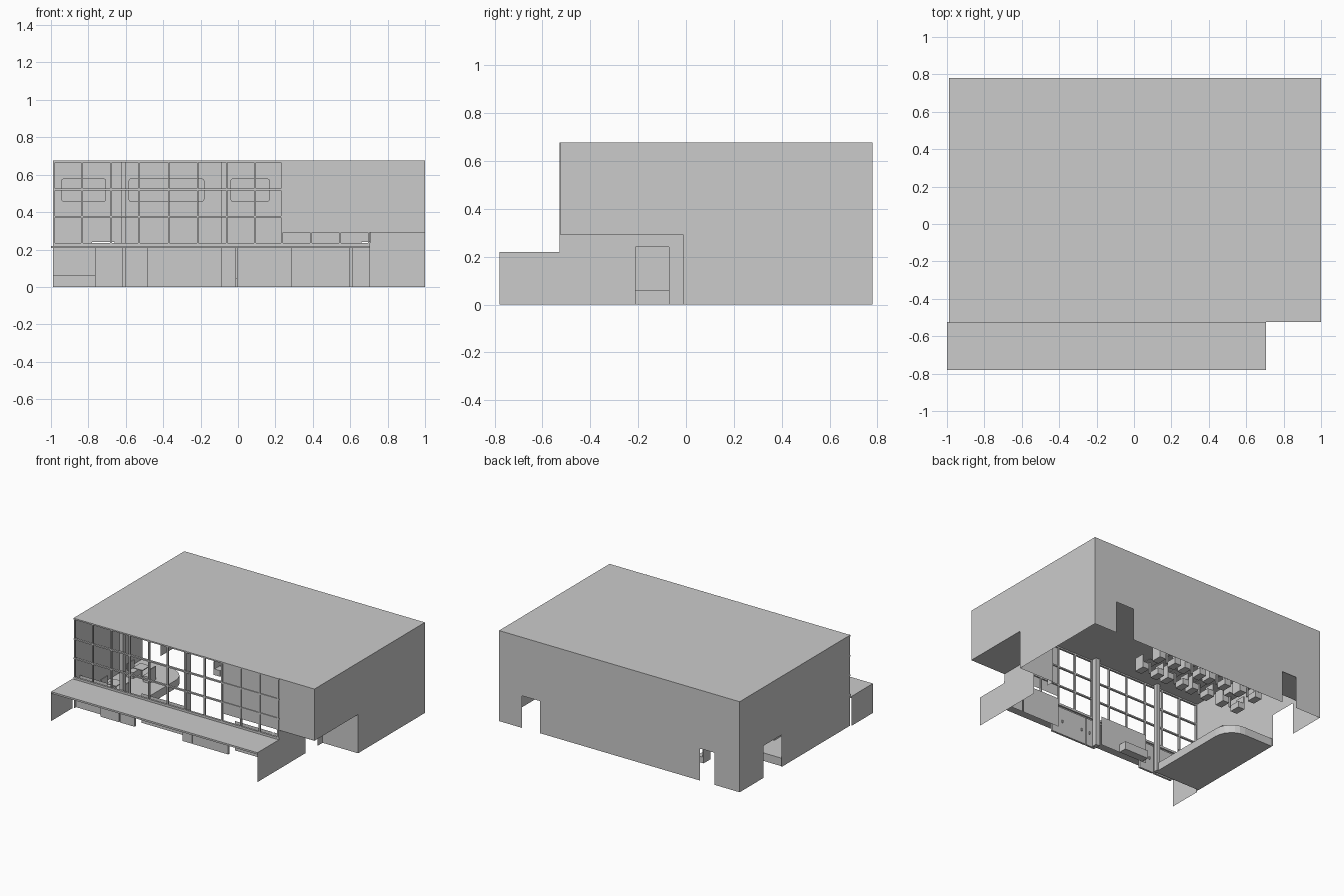
import bpy, bmesh, math

if "Cube" in bpy.data.objects:
    bpy.data.objects.remove(bpy.data.objects["Cube"])

grey = bpy.data.materials.new("plain_grey")
grey.diffuse_color = (0.6, 0.6, 0.6, 1)
grey.use_nodes = True
grey.node_tree.nodes["Principled BSDF"].inputs["Base Color"].default_value = grey.diffuse_color


def finish(name, bm):
    me = bpy.data.meshes.new(name)
    bm.to_mesh(me)
    bm.free()
    me.materials.append(grey)
    ob = bpy.data.objects.new(name, me)
    bpy.context.collection.objects.link(ob)
    return ob


def add_box(bm, x0, x1, y0, y1, z0, z1):
    v = [bm.verts.new((x, y, z)) for x in (x0, x1) for y in (y0, y1) for z in (z0, z1)]
    for f in ((0, 1, 3, 2), (4, 6, 7, 5), (0, 4, 5, 1), (2, 3, 7, 6), (0, 2, 6, 4), (1, 5, 7, 3)):
        bm.faces.new([v[i] for i in f])


def boxes(name, items):
    bm = bmesh.new()
    for b in items:
        add_box(bm, *b)
    return finish(name, bm)


def sheets(name, axis, pos, rects):
    """Flat wall pieces at a fixed x, y or z; rects are (u0, u1, v0, v1)."""
    bm = bmesh.new()
    for u0, u1, v0, v1 in rects:
        pts = []
        for u, v in ((u0, v0), (u1, v0), (u1, v1), (u0, v1)):
            pts.append({'x': (pos, u, v), 'y': (u, pos, v), 'z': (u, v, pos)}[axis])
        bm.faces.new([bm.verts.new(p) for p in pts])
    return finish(name, bm)


def round_slab(name, x0, x1, y0, y1, z0, z1, r, one_corner=False, stand=False):
    """Rounded rectangle, extruded; stand makes it upright with its thickness along y."""
    bm = bmesh.new()
    pts = []
    for cx, cy, a0 in ((x1 - r, y1 - r, 0), (x0 + r, y1 - r, 90), (x0 + r, y0 + r, 180), (x1 - r, y0 + r, 270)):
        if one_corner and a0 != 0:
            pts.append((x0 if a0 in (90, 180) else x1, y1 if a0 == 90 else y0))
            continue
        for i in range(7):
            a = math.radians(a0 + i * 15)
            pts.append((cx + r * math.cos(a), cy + r * math.sin(a)))

    def ring(h):
        return [bm.verts.new((x, h, y) if stand else (x, y, h)) for x, y in pts]
    lo, hi = ring(z0), ring(z1)
    bm.faces.new(hi)
    bm.faces.new(lo[::-1])
    for i in range(len(pts)):
        j = (i + 1) % len(pts)
        bm.faces.new((lo[i], lo[j], hi[j], hi[i]))
    return finish(name, bm)


XL, XR, XE = -0.99, 1.0, 0.707      # left wall, right wall, entrance wall
YF, YB, TOP = -0.525, 0.78, 0.677   # front, back, roof height
SOF, DOOR = 0.29, 0.24              # soffit and door heights

# Outer shell
sheets("roof", 'z', TOP, [(XL, XR, YF, YB)])
sheets("back_wall", 'y', YB, [(XL, XR, DOOR, TOP), (XL, -0.78, 0, DOOR),
                              (-0.66, 0.66, 0, DOOR), (0.81, XR, 0, DOOR)])
sheets("left_wall", 'x', XL, [(YF, YB, DOOR, TOP), (YF, 0.285, 0, DOOR), (0.50, YB, 0, DOOR)])
sheets("right_wall", 'x', XR, [(YF, YB, SOF, TOP), (-0.01, YB, 0, SOF)])
sheets("front_upper_wall", 'y', YF + 0.003, [(0.23, XR, SOF, TOP)])

# Recessed corner entrance
sheets("entrance_soffit", 'z', SOF, [(XE, XR, YF, -0.01)])
sheets("entrance_back_wall", 'y', -0.01, [(XE, XR, 0, SOF)])
sheets("entrance_side_wall", 'x', XE, [(-0.78, YF, 0, 0.21), (YF, -0.21, 0, SOF),
                                       (-0.21, -0.07, DOOR, SOF), (-0.07, -0.01, 0, SOF)])
sheets("back_door_porch_ceiling", 'z', 0.245, [(XL, -0.66, 0.53, YB)])

# Front canopy and its end wall
boxes("canopy", [(-1, XE, -0.78, YF, 0.207, 0.22)])
sheets("canopy_left_end_wall", 'x', -1, [(-0.78, YF, 0, 0.21)])

# Window grid
xs = [-0.984, -0.835, -0.68, -0.53, -0.37, -0.215, -0.06, 0.09, 0.235, 0.39, 0.545, 0.699]
grid = [(x - 0.005, x + 0.005, YF - 0.003, YF + 0.012, 0.22, TOP) for x in xs]
grid += [(XL, XE, YF - 0.003, YF + 0.012, z - 0.005, z + 0.005) for z in (0.375, 0.52, 0.671)]
grid += [(XL, XE, YF - 0.003, YF + 0.012, 0.22, 0.236)]
boxes("window_grid", grid)

# Pillars behind the glass
boxes("pillars", [(x - w, x + w, -0.505, -0.47, 0, TOP) for x, w in ((-0.612, 0.013), (-0.075, 0.017))])

# Ground floor front: doors, handles and set-back walls between them
boxes("front_doors", [(x0, x1, -0.53, -0.515, 0, 0.207) for x0, x1 in
                      ((-0.765, -0.615), (-0.605, -0.485), (-0.09, -0.01), (-0.005, 0.29))])
boxes("door_handles", [(x, x + 0.008, -0.515, -0.507, 0.09, 0.11) for x in (-0.65, -0.57, -0.04, 0.03, 0.2)])
sheets("set_back_wall", 'y', -0.45, [(XL, -0.765, 0, 0.22), (-0.485, -0.09, 0, 0.22),
                                     (0.29, 0.60, 0, 0.22), (0.61, XE, 0, 0.22)])
boxes("low_counter", [(-0.45, -0.25, -0.45, -0.39, 0, 0.06)])

# Raised floor with a rounded corner
round_slab("raised_floor", XL, -0.61, -0.50, 0.275, 0, 0.06, 0.14, one_corner=True)

# Tables and chairs
tops, legs, chairs = [], [], []


def table_set(x, y, z=0):
    tops.append((x - 0.04, x + 0.04, y - 0.045, y + 0.045, z + 0.08, z + 0.086))
    legs.append((x - 0.006, x + 0.006, y - 0.006, y + 0.006, z, z + 0.08))
    for s in (-1, 1):
        cx, bx = x + s * 0.065, x + s * 0.09
        chairs.append((cx - 0.025, cx + 0.025, y - 0.04, y + 0.04, z, z + 0.045))
        chairs.append((bx - 0.004, bx + 0.004, y - 0.04, y + 0.04, z, z + 0.10))


for x in (0.28, 0.06, -0.16, -0.43):
    for y in (0.50, 0.68):
        table_set(x, y)
for y in (-0.28, 0.03):
    table_set(-0.82, y, 0.06)
boxes("table_tops", tops)
boxes("table_legs", legs)
boxes("chairs", chairs)

# Rounded panels and trims on the inside of the back wall
for i, (a, b) in enumerate(((-0.945, -0.705), (-0.585, -0.18), (-0.04, 0.17))):
    round_slab(f"wall_panel_{i + 1}", a, b, 0.455, 0.58, YB - 0.003, YB - 0.009, 0.015, stand=True)
boxes("back_wall_trim", [(XL, 0.23, YB - 0.008, YB - 0.002, 0.29, 0.335)])
boxes("wall_plates", [(a, b, YB - 0.008, YB - 0.002, 0.245, 0.285) for a, b in
                      ((-0.19, -0.10), (0.285, 0.385), (0.40, 0.47), (0.55, 0.69))])
